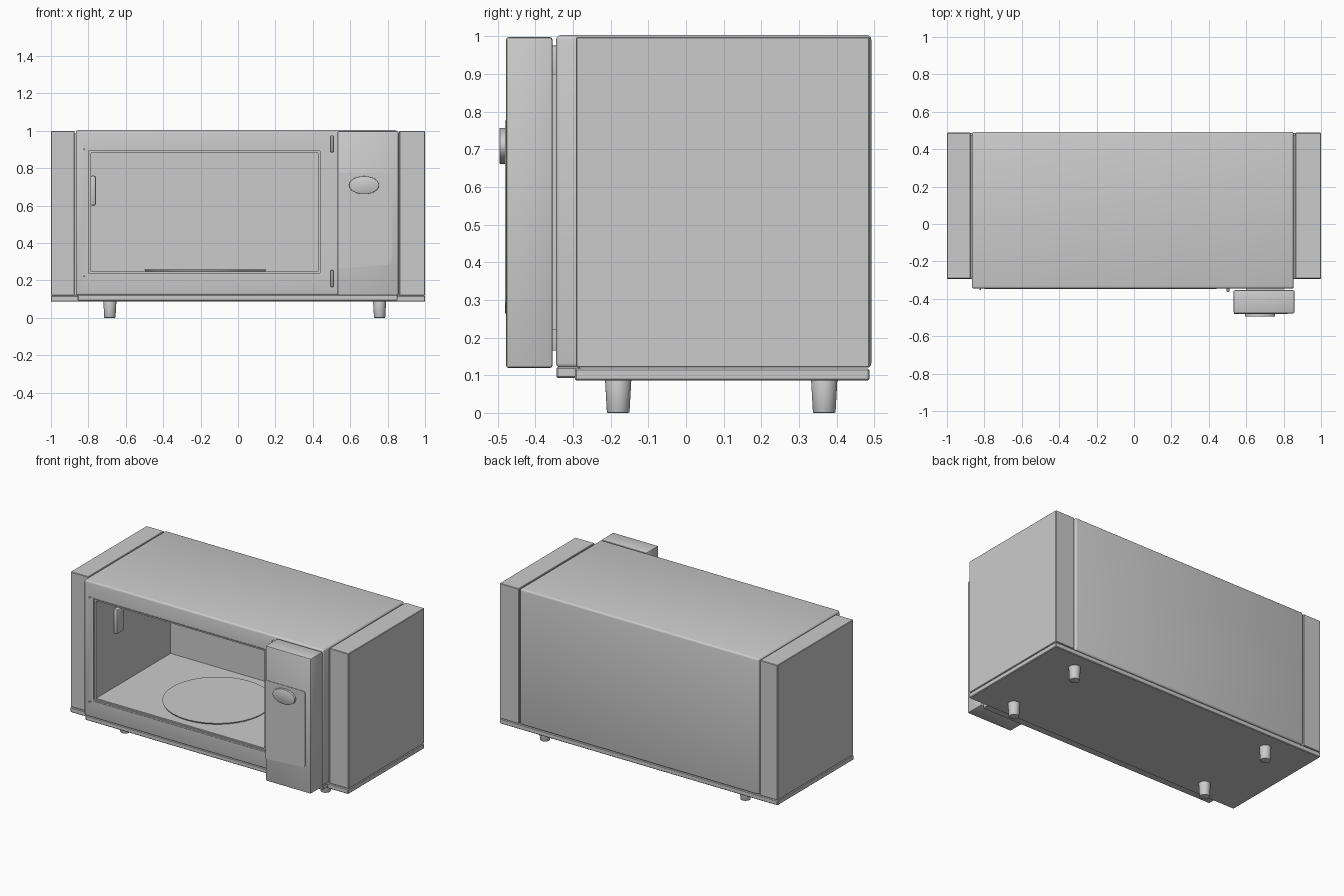
import bpy
import bmesh
import math
from mathutils import Matrix, Vector

if "Cube" in bpy.data.objects:
    bpy.data.objects.remove(bpy.data.objects["Cube"], do_unlink=True)

GREY = (0.6, 0.6, 0.6, 1.0)
grey = bpy.data.materials.new("plain_grey")
grey.use_nodes = True
grey.diffuse_color = GREY
grey.node_tree.nodes["Principled BSDF"].inputs["Base Color"].default_value = GREY


def finish(bm, name, smooth=True):
    """Turn a bmesh into a grey object with sharp edges kept."""
    bmesh.ops.recalc_face_normals(bm, faces=bm.faces)
    mesh = bpy.data.meshes.new(name)
    bm.to_mesh(mesh)
    bm.free()
    mesh.materials.append(grey)
    obj = bpy.data.objects.new(name, mesh)
    bpy.context.collection.objects.link(obj)
    if smooth:
        bpy.ops.object.select_all(action="DESELECT")
        obj.select_set(True)
        bpy.context.view_layer.objects.active = obj
        bpy.ops.object.shade_smooth_by_angle(angle=math.radians(35))
    return obj


def box(name, x, y, z, bevel=0.0, segments=2):
    """Box from (low, high) ranges, with optional rounded edges."""
    bm = bmesh.new()
    bmesh.ops.create_cube(bm, size=1)
    for v in bm.verts:
        v.co = Vector((r[0] if c < 0 else r[1] for r, c in zip((x, y, z), v.co)))
    if bevel:
        bmesh.ops.bevel(bm, geom=bm.edges[:], offset=bevel, segments=segments,
                        profile=0.5, affect="EDGES")
    return finish(bm, name, bevel > 0)


def cylinder(name, centre, r_low, r_high, height, sides=48, bevel=0.0, front=False, squash=1.0):
    """Upright cylinder, or one facing the front when asked."""
    bm = bmesh.new()
    bmesh.ops.create_cone(bm, cap_ends=True, segments=sides, radius1=r_low,
                          radius2=r_high, depth=height)
    if bevel:
        rims = [e for e in bm.edges if abs(e.verts[0].co.z - e.verts[1].co.z) < 1e-5]
        bmesh.ops.bevel(bm, geom=rims, offset=bevel, segments=2, profile=0.5, affect="EDGES")
    turn = Matrix.Rotation(math.radians(90), 4, "X") if front else Matrix()
    bm.transform(Matrix.Translation(centre) @ turn @ Matrix.Diagonal((1, squash, 1, 1)))
    return finish(bm, name)


def cut(target, cutter):
    mod = target.modifiers.new("cut", "BOOLEAN")
    mod.operation = "DIFFERENCE"
    mod.solver = "EXACT"
    mod.object = cutter
    cutter.hide_render = True
    cutter.hide_viewport = True
    bpy.context.view_layer.objects.active = target
    bpy.ops.object.modifier_apply(modifier=mod.name)
    bpy.data.objects.remove(cutter, do_unlink=True)


# Main housing, with a stepped rim and the cooking cavity cut out
LEFT, RIGHT = -0.867, 0.853
housing = box("housing", (LEFT, RIGHT), (-0.345, 0.492), (0.12, 1.003), 0.012, 3)
cut(housing, box("rim_cutter", (-0.798, 0.438), (-0.4, -0.335), (0.24, 0.893)))
cut(housing, box("cavity_cutter", (-0.786, 0.427), (-0.4, 0.43), (0.248, 0.881)))

# Side panels, each set off from the housing by a narrow groove
for name, x, groove in (("right_side_panel", (-1, -0.873), (-0.88, LEFT + 0.01)),
                        ("left_side_panel", (0.862, 1), (RIGHT - 0.01, 0.87))):
    box(name, x, (-0.292, 0.488), (0.12, 0.998), 0.003, 1)
    box(name + "_seam", groove, (-0.285, 0.475), (0.12, 0.985))

# Base plate with a front lip
box("base_plate", (-1, 1), (-0.295, 0.487), (0.086, 0.118), 0.004, 1)
box("base_lip", (-0.858, 0.853), (-0.344, -0.28), (0.092, 0.122), 0.004, 1)

# Tapered feet
for side, fx in (("right", -0.685), ("left", 0.757)):
    for end, fy in (("front", -0.18), ("back", 0.367)):
        cylinder(side + "_" + end + "_foot", (fx, fy, 0.045), 0.03, 0.035, 0.09, 32, 0.003)

# Cavity fittings
cylinder("turntable", (-0.175, 0.04, 0.251), 0.318, 0.325, 0.012, 64)
box("wave_guide_cover", (-0.79, -0.76), (-0.155, -0.08), (0.6, 0.76), 0.01)

# Fine trim ridges above and below the opening
for name, z in (("lower_trim", 0.229), ("upper_trim", 0.897)):
    box(name, (-0.8, 0.44), (-0.348, -0.34), (z - 0.002, z + 0.002))

# Door latches beside the opening and locating pins on the other side
for name, z in (("lower", 0.21), ("upper", 0.93)):
    box(name + "_latch", (0.495, 0.51), (-0.364, -0.335), (z - 0.045, z + 0.045), 0.004)
    pin_z = 0.9 if name == "upper" else 0.223
    cylinder(name + "_pin", (-0.822, -0.348, pin_z), 0.005, 0.005, 0.012, 12, front=True)

# Control block standing just in front of the housing
box("control_block", (0.532, 0.858), (-0.478, -0.354), (0.119, 0.998), 0.008, 2)
box("control_block_mount", (0.6, 0.8), (-0.36, -0.34), (0.22, 0.9))

# Control face: thin plate with a slanted lower edge and rounded right corners
bm = bmesh.new()
outline = [(0.535, 0.264), (0.82, 0.284), (0.82, 0.776), (0.535, 0.776)]
verts = [bm.verts.new((x, -0.476, z)) for x, z in outline]
plate = bm.faces.new(verts)
bmesh.ops.bevel(bm, geom=verts[1:3], offset=0.018, segments=4, profile=0.5, affect="VERTICES")
bm.faces.ensure_lookup_table()
solid = bmesh.ops.extrude_face_region(bm, geom=bm.faces[:])
moved = [g for g in solid["geom"] if isinstance(g, bmesh.types.BMVert)]
bmesh.ops.translate(bm, verts=moved, vec=(0, -0.005, 0))
finish(bm, "control_face")

# Oval knob
cylinder("oval_knob", (0.674, -0.483, 0.709), 0.08, 0.08, 0.024, 64, 0.003, True, 0.6)
